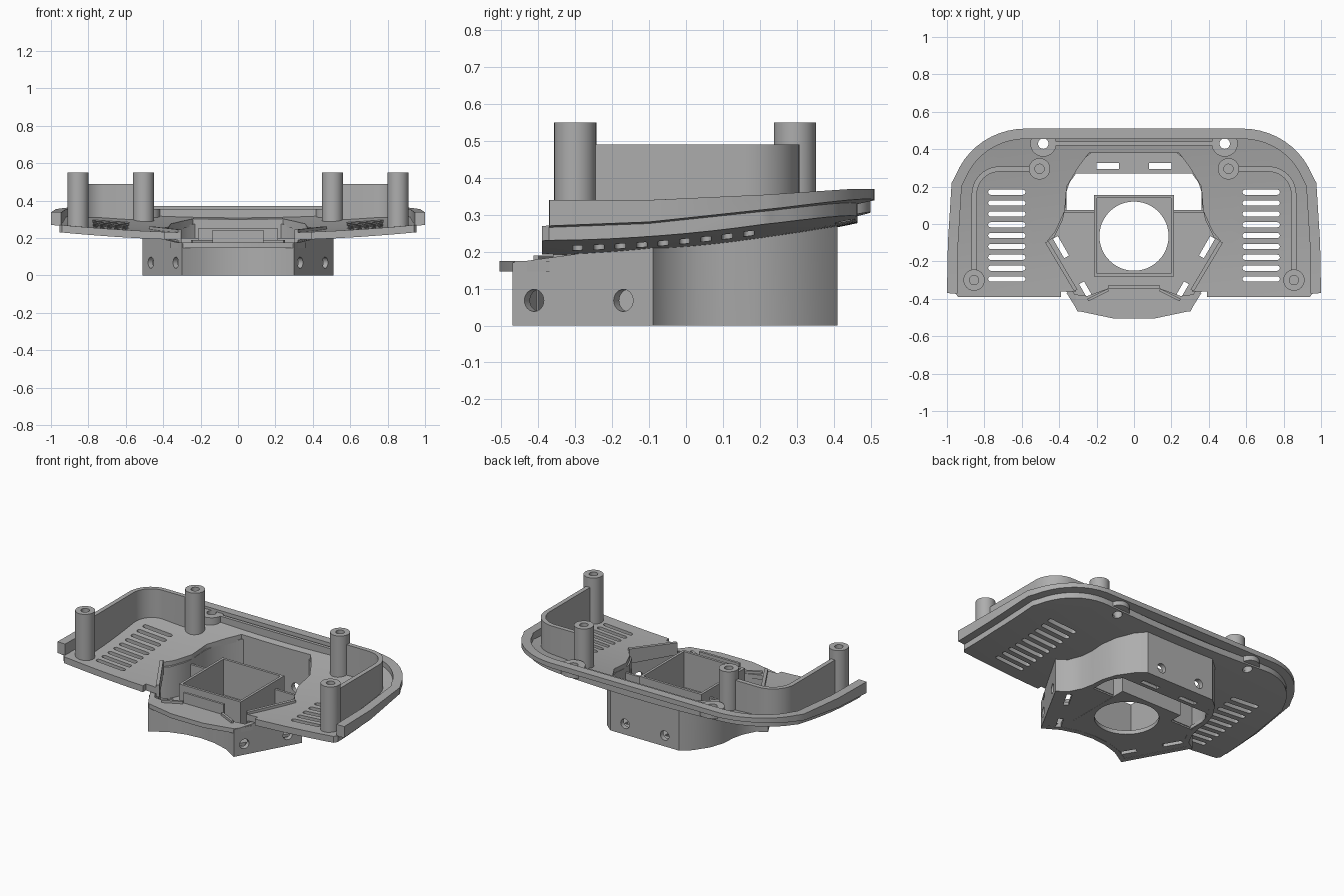
import bpy, bmesh, math
from mathutils import Vector, Matrix

if "Cube" in bpy.data.objects:
    bpy.data.objects.remove(bpy.data.objects["Cube"])

grey = bpy.data.materials.new("grey plastic")
grey.use_nodes = True
grey.diffuse_color = (0.42, 0.42, 0.42, 1)
grey.node_tree.nodes["Principled BSDF"].inputs["Base Color"].default_value = (0.42, 0.42, 0.42, 1)


def base(x, y):
    """Underside height of the dished plate."""
    return 0.185 + 0.05 * x * x + 0.1 * ((y + 0.4) / 0.9) ** 2


def above(d):
    return lambda x, y: base(x, y) + d


def level(z, x, y):
    return z(x, y) if callable(z) else z


def finish(name, bm):
    bmesh.ops.recalc_face_normals(bm, faces=bm.faces)
    me = bpy.data.meshes.new(name)
    bm.to_mesh(me)
    bm.free()
    me.materials.append(grey)
    ob = bpy.data.objects.new(name, me)
    bpy.context.collection.objects.link(ob)
    return ob


def prism(name, pts, z0, z1):
    bm = bmesh.new()
    low = [bm.verts.new((x, y, level(z0, x, y))) for x, y in pts]
    top = [bm.verts.new((x, y, level(z1, x, y))) for x, y in pts]
    bm.faces.new(low[::-1])
    bm.faces.new(top)
    for i in range(len(pts)):
        j = (i + 1) % len(pts)
        bm.faces.new((low[i], low[j], top[j], top[i]))
    return finish(name, bm)


def offset(pts, d, closed):
    """Shift a path to its left by d, with mitred corners."""
    n, out = len(pts), []
    for i, p in enumerate(pts):
        p = Vector(p)
        a = Vector(pts[i - 1]) if closed or i else None
        b = Vector(pts[(i + 1) % n]) if closed or i < n - 1 else None
        t1 = (p - a).normalized() if a else (b - p).normalized()
        t2 = (b - p).normalized() if b else t1
        n1, n2 = Vector((-t1.y, t1.x)), Vector((-t2.y, t2.x))
        m = (n1 + n2).normalized()
        out.append(tuple(p + m * d / max(m.dot(n1), 0.4)))
    return out


def ribbon(name, path, thick, z0, z1, closed=False):
    """Upright wall along a path."""
    bm, rings = bmesh.new(), []
    for o, i in zip(path, offset(path, thick, closed)):
        rings.append([bm.verts.new((q[0], q[1], level(z, *q)))
                      for q, z in ((o, z0), (o, z1), (i, z1), (i, z0))])
    for k in range(len(rings) - (not closed)):
        a, b = rings[k], rings[(k + 1) % len(rings)]
        for j in range(4):
            bm.faces.new((a[j], a[(j + 1) % 4], b[(j + 1) % 4], b[j]))
    if not closed:
        bm.faces.new(rings[0])
        bm.faces.new(rings[-1][::-1])
    return finish(name, bm)


def arc(cx, cy, rx, ry, a0, a1, n):
    angles = [math.radians(a0 + (a1 - a0) * i / n) for i in range(n + 1)]
    return [(cx + rx * math.cos(a), cy + ry * math.sin(a)) for a in angles]


def circle(x, y, r, n=32):
    return arc(x, y, r, r, 0, 360, n)[:-1]


def rect(x0, x1, y0, y1):
    return [(x0, y0), (x1, y0), (x1, y1), (x0, y1)]


def mirrored(right):
    return right + [(-x, y) for x, y in reversed(right) if abs(x) > 1e-6]


def boolean(target, tools, mode="DIFFERENCE"):
    bpy.ops.object.select_all(action="DESELECT")
    for t in tools:
        t.select_set(True)
    bpy.context.view_layer.objects.active = tools[0]
    if len(tools) > 1:
        bpy.ops.object.join()
    tool = tools[0]
    mod = target.modifiers.new("cut", "BOOLEAN")
    mod.operation, mod.object, mod.solver = mode, tool, "EXACT"
    bpy.context.view_layer.objects.active = target
    bpy.ops.object.modifier_apply(modifier=mod.name)
    bpy.data.objects.remove(tool)


# Dished plate: a curved slab trimmed to the outline
outline = mirrored([(1.0, -0.37), (0.995, -0.1), (0.975, 0.22)]
                   + arc(0.58, 0.12, 0.4, 0.39, 21, 90, 10))
bm = bmesh.new()
bmesh.ops.create_grid(bm, x_segments=32, y_segments=18, size=1)
for v in bm.verts:
    v.co = (v.co.x * 1.05, v.co.y * 0.6, base(v.co.x * 1.05, v.co.y * 0.6))
extruded = bmesh.ops.extrude_face_region(bm, geom=bm.faces[:])["geom"]
for v in extruded:
    if isinstance(v, bmesh.types.BMVert):
        v.co.z += 0.04
plate = finish("plate", bm)
trim = offset(outline, 0.045, False)
trim = [(0.94, -0.39)] + trim + [(-0.94, -0.39)]
boolean(plate, [prism("trim", trim, 0.05, 0.6)], "INTERSECT")

# Central opening, vents and screw holes in the plate
opening = mirrored([(0.39, -0.6), (0.39, -0.36), (0.31, -0.36), (0.47, -0.1), (0.42, -0.04),
                    (0.37, 0.07), (0.36, 0.2), (0.3, 0.3), (0.24, 0.38)])
cutters = [prism("cutter", opening, 0.05, 0.6)]
for s in (1, -1):
    for i in range(9):
        y = 0.17 - 0.058 * i
        slot = arc(s * 0.68 + 0.086, y, 0.014, 0.014, -90, 90, 6)
        slot += arc(s * 0.68 - 0.086, y, 0.014, 0.014, 90, 270, 6)
        cutters.append(prism("cutter", slot, 0.05, 0.6))
    cutters.append(prism("cutter", circle(s * 0.485, 0.43, 0.028), 0.05, 0.6))
boolean(plate, cutters)

# Raised outer rim
ribbon("outer_rim", outline, 0.055, above(0.035),
       lambda x, y: 0.34 + 0.03 * min(max(y / 0.45, 0), 1))

# Posts, screw bosses and curved inner walls
for s, side in ((1, "left"), (-1, "right")):
    for x, y, place in ((0.855, -0.3, "front"), (0.505, 0.295, "rear")):
        ribbon(f"{place}_post_{side}", circle(s * x, y, 0.057), 0.032, above(0.02), 0.55, True)
        prism(f"{place}_post_core_{side}", circle(s * x, y, 0.03), above(0.02), 0.5)
    ribbon(f"screw_boss_{side}", circle(s * 0.485, 0.43, 0.07), 0.042, above(0.01), 0.355, True)
    path = [(0.868, -0.255)] + arc(0.718, 0.158, 0.15, 0.15, 0, 90, 10) + [(0.55, 0.308)]
    path = [(s * x, y) for x, y in path]
    ribbon(f"inner_wall_{side}", path, s * 0.028, above(0.02), 0.49)
ribbon("rear_rib", [(0.42, 0.42), (-0.42, 0.42)], -0.02, above(0.02), 0.355)

# Lower housing with three drilled flat sides
shell = mirrored([(0, -0.37), (0.1, -0.38), (0.2, -0.41), (0.3, -0.47), (0.51, -0.09),
                  (0.45, -0.05), (0.41, 0.03), (0.395, 0.1), (0.39, 0.18), (0.36, 0.27),
                  (0.3, 0.36), (0.24, 0.41)])
housing = ribbon("housing_wall", shell, 0.03, 0,
                 lambda x, y: 0.17 if y < -0.33 else base(x, y) + 0.012, True)
floor = prism("housing_floor", offset(shell, 0.005, True), 0.001, 0.022)
drills, slots = [], []
for a in (0, 120, 240):
    turn = Matrix.Translation((0, -0.06, 0)) @ Matrix.Rotation(math.radians(a), 4, "Z")
    for s in (1, -1):
        drill = prism("drill", circle(0, 0, 0.03, 24), -0.1, 0.1)
        drill.data.transform(turn @ Matrix.Translation((s * 0.138, 0.46, 0.068))
                             @ Matrix.Rotation(math.pi / 2, 4, "X"))
        drills.append(drill)
        slot = prism("slot", rect(s * 0.14 - 0.06, s * 0.14 + 0.06, 0.355, 0.385), -0.1, 0.1)
        slot.data.transform(turn)
        slots.append(slot)
boolean(housing, drills)
window = [(-0.2, -0.265), (0.2, -0.265), (0.2, 0.07), (0.36, 0.07), (0.36, 0.2), (0.31, 0.27),
          (-0.31, 0.27), (-0.36, 0.2), (-0.36, 0.07), (-0.2, 0.07)]
boolean(floor, slots + [prism("window", window, -0.1, 0.1)])

# Square socket with a round hole in its base
ribbon("socket_wall", rect(-0.215, 0.215, -0.28, 0.155), 0.016, 0, 0.25, True)
socket = prism("socket_base", rect(-0.21, 0.21, -0.275, 0.15), 0, 0.025)
boolean(socket, [prism("hole", circle(0, -0.065, 0.185, 48), -0.1, 0.1)])

# Front shelf and the lips beside the opening
shelf = mirrored([(0.11, -0.505), (0.3, -0.465), (0.36, -0.37), (0.25, -0.385), (0.14, -0.345)])
prism("front_shelf", shelf, 0.147, 0.175)
ribbon("shelf_back_wall", [(0.14, -0.345), (-0.14, -0.345)], -0.015, 0.02, 0.24)
for s, side in ((1, "left"), (-1, "right")):
    ribbon(f"opening_lip_{side}", [(s * 0.32, -0.36), (s * 0.475, -0.1)], s * 0.02, 0.17, above(0.055))
    ribbon(f"divider_{side}", [(s * 0.14, -0.345), (s * 0.25, -0.4)], -s * 0.015, 0.02, 0.19)
    ribbon(f"socket_brace_{side}", [(s * 0.215, 0.06), (s * 0.38, 0.06)], s * 0.015, 0.01, 0.2)

bpy.ops.object.select_all(action="DESELECT")
for ob in bpy.context.collection.objects:
    if ob.type == "MESH" and grey.name in ob.data.materials:
        ob.select_set(True)
        bpy.context.view_layer.objects.active = ob
bpy.ops.object.shade_smooth_by_angle(angle=math.radians(35))
